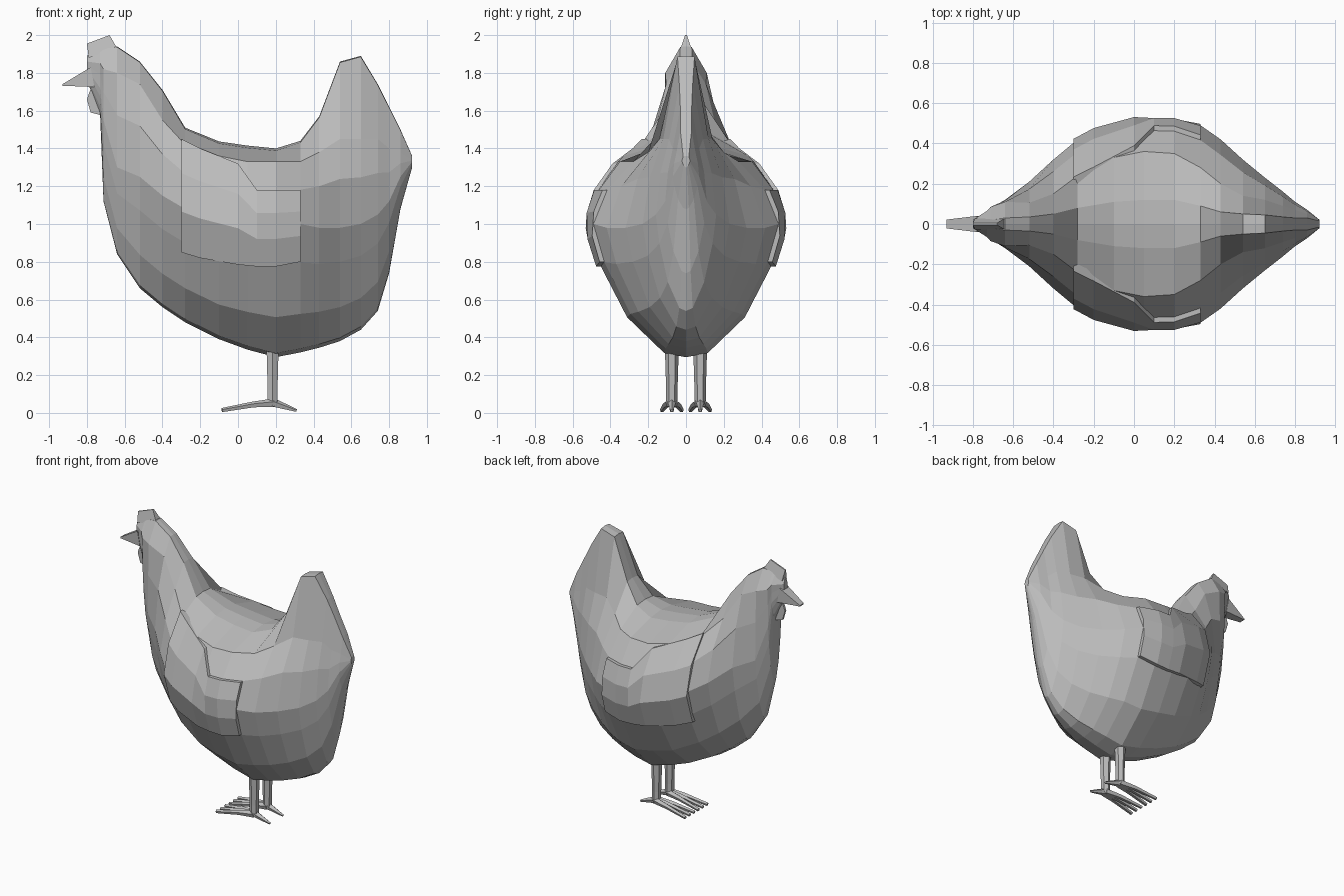
import bpy, bmesh
from mathutils import Vector
from mathutils.bvhtree import BVHTree

if "Cube" in bpy.data.objects:
    bpy.data.objects.remove(bpy.data.objects["Cube"])

GREY = (0.5, 0.5, 0.5, 1)
mat = bpy.data.materials.new("plain grey")
mat.use_nodes = True
mat.diffuse_color = GREY
mat.node_tree.nodes["Principled BSDF"].inputs["Base Color"].default_value = GREY


def finish(bm, name):
    """Turn a bmesh into a flat shaded object."""
    bmesh.ops.remove_doubles(bm, verts=bm.verts, dist=0.0005)
    bmesh.ops.recalc_face_normals(bm, faces=bm.faces)
    mesh = bpy.data.meshes.new(name)
    bm.to_mesh(mesh)
    bm.free()
    mesh.materials.append(mat)
    obj = bpy.data.objects.new(name, mesh)
    bpy.context.collection.objects.link(obj)
    return obj


def loft(name, rings):
    """Skin a list of closed rings and cap both ends."""
    bm = bmesh.new()
    rows = [[bm.verts.new(p) for p in ring] for ring in rings]
    n = len(rows[0])
    for a, b in zip(rows, rows[1:]):
        for i in range(n):
            j = (i + 1) % n
            bm.faces.new((a[i], a[j], b[j], b[i]))
    bm.faces.new(rows[0])
    bm.faces.new(rows[-1])
    return finish(bm, name)


def section(x, bottom, top, w, z_wide, w_shoulder, z_shoulder, w_top):
    """Egg shaped cross-section with a shoulder and a narrow ridge."""
    drop = z_wide - bottom
    rise = z_shoulder - z_wide
    half = [(0.22 * w, bottom + 0.03 * drop), (0.6 * w, z_wide - 0.7 * drop),
            (0.88 * w, z_wide - 0.3 * drop), (w, z_wide),
            (w - 0.35 * (w - w_shoulder), z_wide + 0.55 * rise),
            (w_shoulder, z_shoulder), (w_top, top - 0.1 * w_top)]
    right = [(x, -y, z) for y, z in half]
    left = [(x, y, z) for y, z in reversed(half)]
    return [(x, 0, bottom)] + right + [(x, 0, top)] + left


# Body with neck, head and tail: x, bottom, top, widest, shoulder, ridge
stations = [
    (-.8, 1.76, 1.89, .02, 1.82, .02, 1.86, .01),
    (-.73, 1.58, 1.92, .06, 1.72, .065, 1.85, .02),
    (-.712, 1.12, 1.93, .075, 1.55, .085, 1.82, .02),
    (-.64, .84, 1.94, .12, 1.3, .11, 1.8, .03),
    (-.52, .66, 1.86, .21, 1.25, .105, 1.74, .035),
    (-.4, .56, 1.71, .32, 1.15, .15, 1.55, .05),
    (-.28, .48, 1.51, .42, 1.08, .24, 1.42, .08),
    (-.1, .39, 1.437, .5, 1, .33, 1.36, .11),
    (.05, .335, 1.415, .52, 1, .36, 1.33, .12),
    (.2, .295, 1.4, .52, 1, .35, 1.33, .12),
    (.33, .32, 1.44, .49, 1, .28, 1.33, .09),
    (.43, .345, 1.57, .42, .98, .2, 1.38, .06),
    (.54, .38, 1.86, .32, .98, .14, 1.45, .05),
    (.65, .44, 1.89, .23, 1, .12, 1.45, .045),
    (.74, .54, 1.74, .16, 1.05, .09, 1.45, .035),
    (.8, .74, 1.62, .11, 1.12, .07, 1.4, .03),
    (.86, 1.08, 1.5, .07, 1.25, .05, 1.38, .03),
    (.922, 1.3, 1.36, .02, 1.33, .02, 1.34, .015),
]
body = loft("body", [section(*s) for s in stations])

# Wings: thin raised shells that follow the flank
tree = BVHTree.FromObject(body, bpy.context.evaluated_depsgraph_get())
columns = [(-.3, .85, 1.45), (-.2, .82, 1.4), (0, .785, 1.32),
           (.1, .775, 1.18), (.2, .775, 1.18), (.33, .8, 1.18)]


def wing(name, side):
    bm = bmesh.new()
    rows = []
    for x, low, high in columns:
        row = []
        for t in (0, 0.36, 0.7, 1):
            z = low + t * (high - low)
            hit = tree.ray_cast(Vector((x, -2, z)), Vector((0, 1, 0)))[0]
            row.append(bm.verts.new((x, side * (-hit.y + 0.025), z)))
        rows.append(row)
    for a, b in zip(rows, rows[1:]):
        for i in range(3):
            bm.faces.new((a[i], b[i], b[i + 1], a[i + 1]))
    # skirt that runs from the free edge into the body
    rim = [e for e in bm.edges if e.is_boundary]
    new = bmesh.ops.extrude_edge_only(bm, edges=rim)["geom"]
    for v in new:
        if isinstance(v, bmesh.types.BMVert):
            v.co.y -= side * 0.045
    finish(bm, name)


wing("right_wing", -1)
wing("left_wing", 1)


def plate(name, outline, ridge, edge):
    """Side profile of (x, z) points, thicker along its base than its rim."""
    bm = bmesh.new()
    sides = []
    for s in (-1, 1):
        sides.append([bm.verts.new((x, s * (ridge if k < 2 else edge), z))
                      for k, (x, z) in enumerate(outline)])
        bm.faces.new(sides[-1])
    n = len(outline)
    for i in range(n):
        j = (i + 1) % n
        bm.faces.new((sides[0][i], sides[0][j], sides[1][j], sides[1][i]))
    finish(bm, name)


# Comb, wattle and beak: the first two points form the thick base
plate("comb", [(-.79, 1.88), (-.64, 1.93), (-.68, 2), (-.8, 1.955)], .028, .005)
plate("wattle", [(-.7, 1.57), (-.74, 1.75), (-.775, 1.73),
                 (-.8, 1.66), (-.78, 1.59)], .02, .008)
plate("beak", [(-.76, 1.725), (-.78, 1.83), (-.93, 1.74), (-.93, 1.732)], .04, .022)


def limb(name, path, sides=6):
    """Tapered tube through (point, radius) pairs, each ring square to it."""
    axis = (Vector(path[-1][0]) - Vector(path[0][0])).normalized()
    turn = axis.to_track_quat("Z", "Y")
    bm = bmesh.new()
    circle = bmesh.ops.create_circle(bm, segments=sides, radius=1)["verts"]
    unit = [v.co.copy() for v in circle]
    bm.free()
    loft(name, [[Vector(p) + turn @ (u * r) for u in unit] for p, r in path])


# Legs and feet
for side, word in ((-1, "right"), (1, "left")):
    y = side * 0.075
    limb(word + "_leg", [((.183, y, .04), .03), ((.183, y, .12), .03),
                         ((.183, y, .35), .037)])
    for k, spread in enumerate((-.052, 0, .052)):
        limb(f"{word}_front_toe_{k + 1}",
             [((.19, y + spread * .2, .052), .024),
              ((.08, y + spread * .6, .043), .017),
              ((-.085, y + spread, .014), .012)], 5)
    limb(word + "_back_toe", [((.18, y, .055), .026), ((.31, y, .012), .008)], 5)
